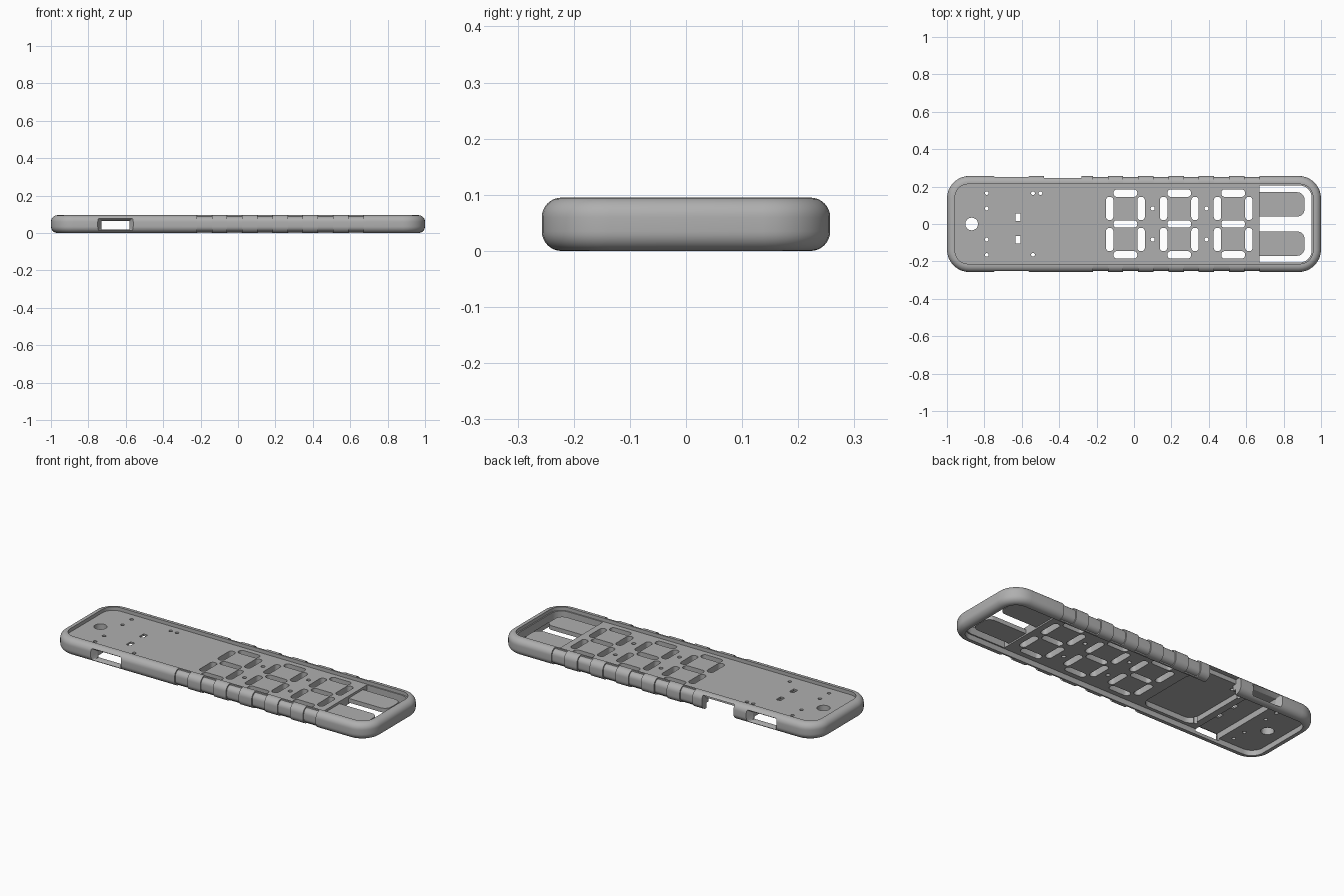
import bpy, bmesh, math

old = bpy.data.objects.get("Cube")
if old:
    bpy.data.objects.remove(old, do_unlink=True)

grey = bpy.data.materials.new("plain grey")
grey.use_nodes = True
COLOUR = (0.43, 0.43, 0.43, 1)
grey.diffuse_color = COLOUR
grey.node_tree.nodes["Principled BSDF"].inputs["Base Color"].default_value = COLOUR


def rounded(x0, x1, y0, y1, r_left, r_right=None, n=8):
    """Counter-clockwise outline of a rectangle with rounded corners."""
    r_right = r_left if r_right is None else r_right
    pts = []
    corners = [(x1, y0, -1, 1, -90, r_right), (x1, y1, -1, -1, 0, r_right),
               (x0, y1, 1, -1, 90, r_left), (x0, y0, 1, 1, 180, r_left)]
    for cx, cy, sx, sy, start, r in corners:
        if r == 0:
            pts.append((cx, cy))
            continue
        for i in range(n + 1):
            a = math.radians(start + 90 * i / n)
            pts.append((cx + sx * r + r * math.cos(a), cy + sy * r + r * math.sin(a)))
    return pts


def loft(bm, rings):
    """Closed solid through rings of equal point count."""
    loops = [[bm.verts.new(p) for p in ring] for ring in rings]
    n = len(loops[0])
    for a, b in zip(loops, loops[1:]):
        for i in range(n):
            j = (i + 1) % n
            bm.faces.new((a[i], a[j], b[j], b[i]))
    bm.faces.new(loops[0][::-1])
    bm.faces.new(loops[-1])


def prism(bm, outline, z0, z1):
    loft(bm, [[(x, y, z) for x, y in outline] for z in (z0, z1)])


def box(bm, x0, x1, y0, y1, z0, z1):
    prism(bm, rounded(x0, x1, y0, y1, 0), z0, z1)


def make(name, bm):
    bmesh.ops.recalc_face_normals(bm, faces=bm.faces)
    mesh = bpy.data.meshes.new(name)
    bm.to_mesh(mesh)
    bm.free()
    mesh.materials.append(grey)
    ob = bpy.data.objects.new(name, mesh)
    bpy.context.scene.collection.objects.link(ob)
    return ob


def select(ob):
    bpy.ops.object.select_all(action='DESELECT')
    ob.select_set(True)
    bpy.context.view_layer.objects.active = ob


def cut(target, bm):
    cutter = make("cutter", bm)
    cutter.hide_render = True
    mod = target.modifiers.new("cut", 'BOOLEAN')
    mod.operation, mod.solver, mod.object = 'DIFFERENCE', 'EXACT', cutter
    select(target)
    bpy.ops.object.modifier_apply(modifier=mod.name)
    bpy.data.objects.remove(cutter, do_unlink=True)


# Case body: rounded slab with filleted top and bottom edges
W, D, H, FIL = 1.0, 0.257, 0.095, 0.035
bm = bmesh.new()
rings = []
for centre, start in ((FIL, -90), (H - FIL, 0)):
    for i in range(9):
        a = math.radians(start + 90 * i / 8)
        inset = FIL * (1 - math.cos(a))
        z = centre + FIL * math.sin(a)
        outline = rounded(inset - W, W - inset, inset - D, D - inset, 0.12 - inset)
        rings.append([(x, y, z) for x, y in outline])
loft(bm, rings)
case = make("case_body", bm)

# Grip grooves wrapping around both long sides
arc = []
for centre, start in ((H - FIL, 90), (FIL, 0)):
    for i in range(7):
        a = math.radians(start - 15 * i)
        arc.append((0.222 + 0.028 * math.cos(a), centre + 0.028 * math.sin(a)))
profile = arc + [(0.222, -0.02), (0.3, -0.02), (0.3, 0.12), (0.222, 0.12)]
bm = bmesh.new()
for k in range(6):
    x0 = -0.22 + 0.162 * k
    for side in (-1, 1):
        loft(bm, [[(x, side * y, z) for y, z in profile] for x in (x0, x0 + 0.08)])
cut(case, bm)

# Recesses above and below the middle plate
bm = bmesh.new()
prism(bm, rounded(-0.957, 0.957, -0.213, 0.213, 0.07), 0.075, 0.15)
prism(bm, rounded(-0.957, 0.957, -0.213, 0.213, 0.07), -0.05, 0.03)
cut(case, bm)

# End window, digit segments and small holes through the plate
LOW, HIGH = 0.01, 0.09
bm = bmesh.new()
prism(bm, rounded(0.67, 0.95, -0.206, 0.206, 0, 0.065), LOW, HIGH)


def slot(x, y, w, h):
    prism(bm, rounded(x - w / 2, x + w / 2, y - h / 2, y + h / 2, 0.018, n=4), LOW, HIGH)


def hole(x, y, r):
    prism(bm, rounded(x - r, x + r, y - r, y + r, r * 0.999, n=5), LOW, HIGH)


for k in range(3):
    cx = -0.046 + 0.288 * k
    for row in (-1, 0, 1):
        slot(cx, row * 0.165, 0.127, 0.04)
    for sx in (-1, 1):
        for sy in (-1, 1):
            slot(cx + sx * 0.084, sy * 0.083, 0.04, 0.125)
for x in (0.1, 0.388):
    for y in (-0.083, 0.083):
        hole(x, y, 0.011)
for y in (-0.165, -0.083, 0.083, 0.165):
    hole(-0.787, y, 0.01)
for x, y in ((-0.54, 0.165), (-0.5, 0.165), (-0.54, -0.165)):
    hole(x, y, 0.01)
for y in (-0.083, 0.035):
    box(bm, -0.634, -0.608, y - 0.02, y + 0.02, LOW, HIGH)
hole(-0.868, 0, 0.034)
cut(case, bm)

# Pocket under the plate
bm = bmesh.new()
prism(bm, rounded(-0.54, -0.21, -0.195, 0.195, 0.05), 0.01, 0.06)
cut(case, bm)

# Notch in the back wall, opening into the pocket
for y0, top in ((0.15, 0.06), (0.218, 0.085)):
    bm = bmesh.new()
    box(bm, -0.48, -0.28, y0, 0.3, -0.02, top)
    cut(case, bm)

# Cross channel with a side port at each end
bm = bmesh.new()
box(bm, -0.73, -0.58, -0.3, 0.3, 0.018, 0.064)
cut(case, bm)

# Bevelled port mouths
bm = bmesh.new()
for side in (-1, 1):
    rings = []
    for y, grow in ((0.225, 0), (0.265, 0.025)):
        mouth = rounded(-0.73 - grow, -0.58 + grow, 0.02 - grow / 2, 0.062 + grow, 0.005, n=3)
        rings.append([(x, side * y, z) for x, z in mouth])
    loft(bm, rings)
cut(case, bm)

# Two button tabs reaching into the end window
tabs = []
for name, side in (("button_tab_front", -1), ("button_tab_back", 1)):
    y0, y1 = sorted((side * 0.04, side * 0.17))
    bm = bmesh.new()
    prism(bm, rounded(0.66, 0.912, y0, y1, 0, 0.04), 0.038, 0.062)
    tabs.append(make(name, bm))

for ob in [case] + tabs:
    select(ob)
    bpy.ops.object.shade_smooth_by_angle(angle=math.radians(30))
